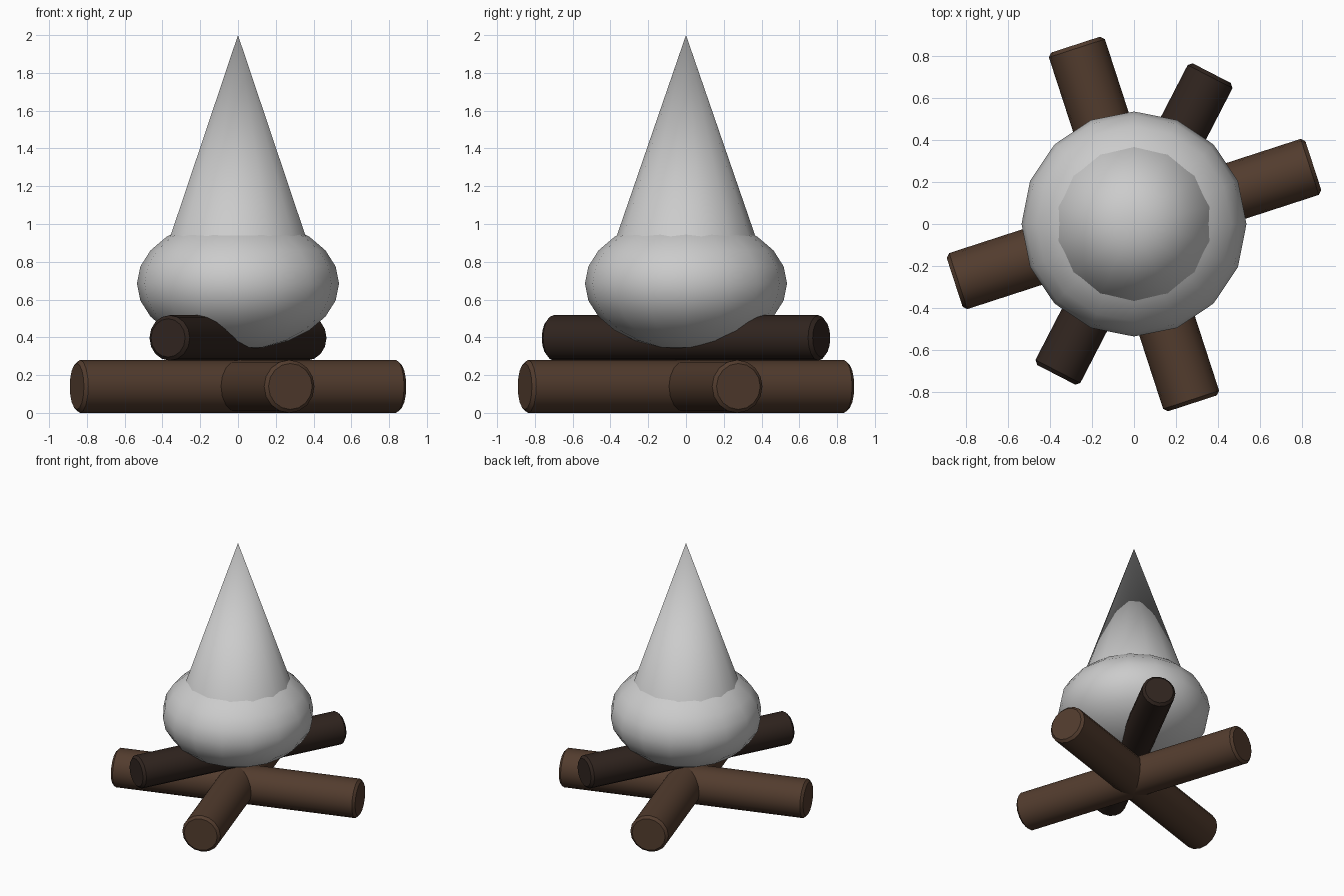
import bpy
from math import radians, pi

if "Cube" in bpy.data.objects:
    bpy.data.objects.remove(bpy.data.objects["Cube"])


def material(name, rgb):
    m = bpy.data.materials.new(name)
    m.diffuse_color = (*rgb, 1)
    m.use_nodes = True
    m.node_tree.nodes["Principled BSDF"].inputs["Base Color"].default_value = m.diffuse_color
    return m


def smooth(ob, angle=35):
    bpy.ops.object.select_all(action='DESELECT')
    ob.select_set(True)
    bpy.context.view_layer.objects.active = ob
    bpy.ops.object.shade_smooth_by_angle(angle=radians(angle))


def log(name, angle, radius, half_length, z, mat):
    # Lying cylinder through the centre, with chamfered ends
    bpy.ops.mesh.primitive_cylinder_add(
        vertices=16, radius=radius, depth=2 * half_length,
        location=(0, 0, z), rotation=(0, pi / 2, radians(angle)))
    ob = bpy.context.object
    ob.name = name
    ob.data.materials.append(mat)
    smooth(ob)
    bev = ob.modifiers.new("end_chamfer", 'BEVEL')
    bev.width = 0.018
    bev.segments = 1
    bev.limit_method = 'ANGLE'
    bev.angle_limit = radians(50)


brown = material("wood", (0.085, 0.045, 0.027))
dark = material("charred_wood", (0.03, 0.018, 0.0135))

# Crossed lower logs and the charred log on top
log("lower_log_a", 18, 0.14, 0.897, 0.14, brown)
log("lower_log_b", 108, 0.14, 0.897, 0.14, brown)
log("upper_log", 62.7, 0.12, 0.807, 0.397, dark)

# Flame body: squashed sphere
bpy.ops.mesh.primitive_uv_sphere_add(segments=16, ring_count=12, radius=1,
                                     location=(0, 0, 0.685))
body = bpy.context.object
body.name = "flame_body"
body.scale = (0.535, 0.535, 0.35)
bpy.ops.object.transform_apply(location=False, rotation=False, scale=True)
smooth(body, 60)

# Flame tip: tall cone sunk into the body
bpy.ops.mesh.primitive_cone_add(vertices=14, radius1=0.414, radius2=0,
                                depth=1.2, location=(0, 0, 1.4))
tip = bpy.context.object
tip.name = "flame_tip"
smooth(tip)
